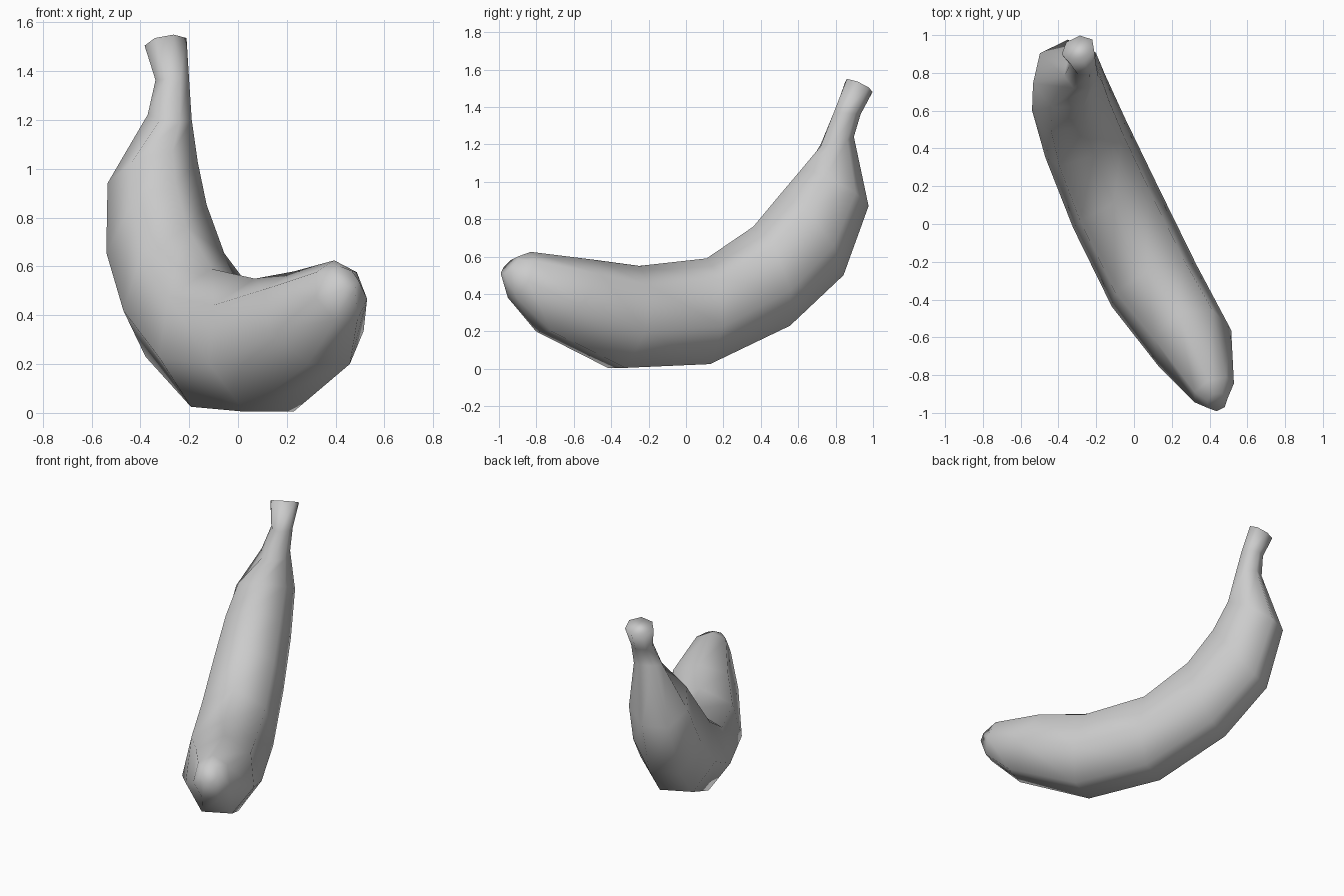
import bpy, bmesh, math
from mathutils import Vector

cube = bpy.data.objects.get("Cube")
if cube:
    bpy.data.objects.remove(cube, do_unlink=True)

grey = bpy.data.materials.new("light_grey")
grey.use_nodes = True
colour = (0.6, 0.6, 0.6, 1)
grey.diffuse_color = colour
grey.node_tree.nodes["Principled BSDF"].inputs["Base Color"].default_value = colour

# The fruit bends in an upright plane turned about z
along = Vector((-0.44, 0.9, 0)).normalized()
across = Vector((along.y, -along.x, 0))
SIDES = 7
LOW = math.cos(math.pi / SIDES)            # depth of the flat underside
WIDE = math.cos(math.pi / SIDES / 2)       # reach of the widest corners

# Rings from blossom end to stem: ridge y, ridge z, underside y, underside z, centre x, width
rings = [
    (-0.90, 0.60, -0.98, 0.51, 0.44, 0.11),
    (-0.83, 0.625, -0.93, 0.38, 0.42, 0.23),
    (-0.47, 0.58, -0.76, 0.20, 0.305, 0.43),
    (-0.25, 0.55, -0.37, 0.005, 0.10, 0.50),
    (0.11, 0.59, 0.08, 0.025, -0.10, 0.50),
    (0.36, 0.76, 0.51, 0.23, -0.25, 0.47),
    (0.51, 0.94, 0.80, 0.50, -0.33, 0.43),
    (0.62, 1.07, 0.94, 0.87, -0.35, 0.37),
    (0.72, 1.19, 0.88, 1.24, -0.28, 0.18),
    (0.79, 1.37, 0.92, 1.36, -0.27, 0.135),
    (0.86, 1.55, 0.98, 1.48, -0.295, 0.18),
]

bm = bmesh.new()
loops = []
for iy, iz, oy, oz, cx, width in rings:
    ridge_to_base = along * ((iy - oy) / along.y) + Vector((0, 0, iz - oz))
    half = ridge_to_base / (1 + LOW)
    # Place the middle of the ring so that the ridge and underside land on their heights
    share = LOW / (1 + LOW)
    centre = Vector((cx, oy + (iy - oy) * share, oz + (iz - oz) * share))
    loop = []
    for i in range(SIDES):
        a = math.tau * i / SIDES
        side = across * (width / 2 / WIDE * math.sin(a))
        loop.append(bm.verts.new(centre + side + half * math.cos(a)))
    loops.append(loop)

# Skin between rings, then close both ends
for a, b in zip(loops, loops[1:]):
    for i in range(SIDES):
        j = (i + 1) % SIDES
        bm.faces.new((a[i], a[j], b[j], b[i]))
bm.faces.new(loops[0])
bm.faces.new(loops[-1])
bmesh.ops.recalc_face_normals(bm, faces=bm.faces)

mesh = bpy.data.meshes.new("banana")
bm.to_mesh(mesh)
bm.free()
mesh.materials.append(grey)
banana = bpy.data.objects.new("banana", mesh)
bpy.context.collection.objects.link(banana)
for o in bpy.context.selected_objects:
    o.select_set(False)
banana.select_set(True)
bpy.context.view_layer.objects.active = banana
bpy.ops.object.shade_smooth()
